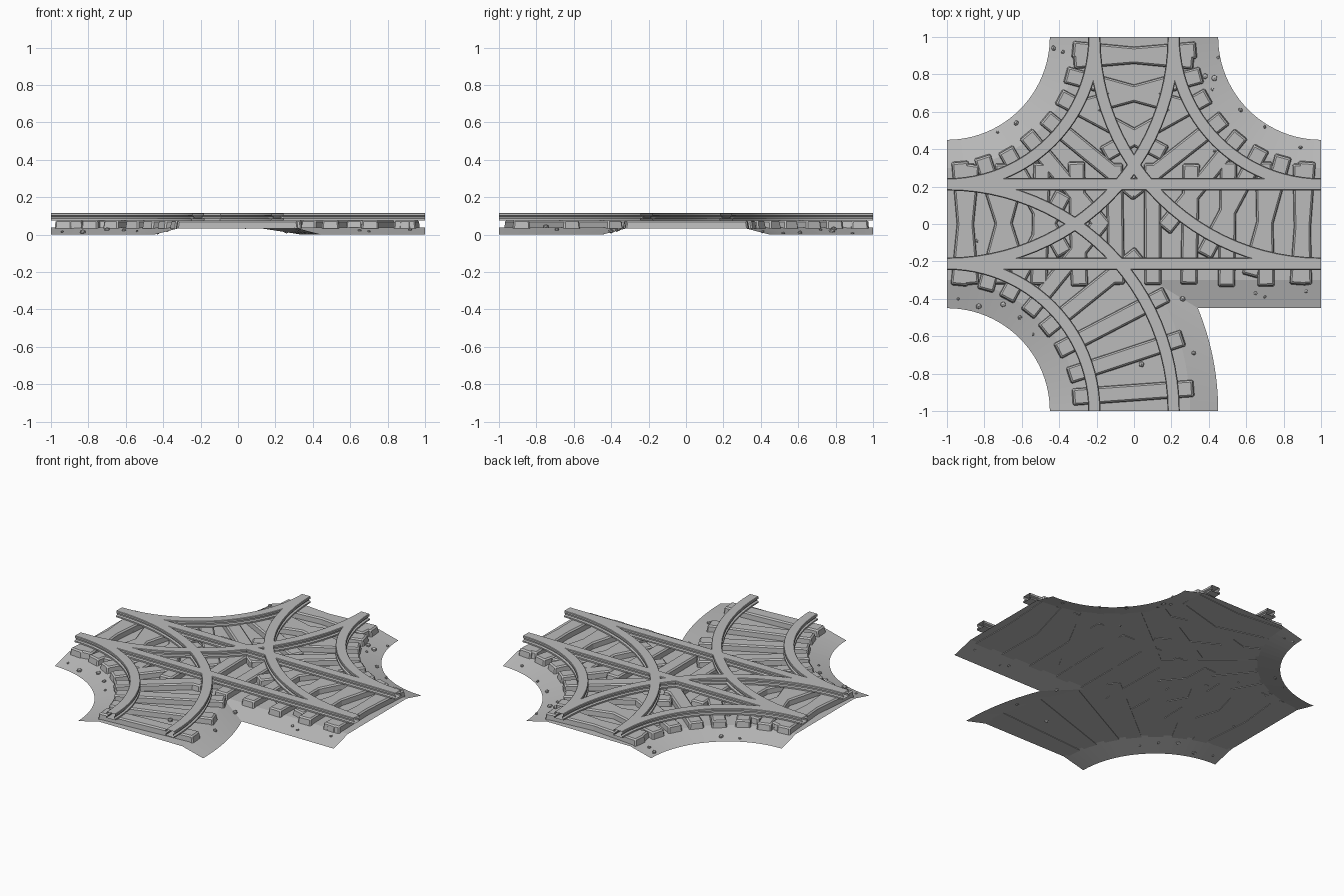
import bpy, bmesh, math, random
from mathutils import Vector, Matrix

random.seed(4)
cube = bpy.data.objects.get("Cube")
if cube:
    bpy.data.objects.remove(cube)

grey = bpy.data.materials.new("stone_grey")
grey.use_nodes = True
grey.diffuse_color = (0.5, 0.5, 0.5, 1)
bsdf = grey.node_tree.nodes["Principled BSDF"]
bsdf.inputs["Base Color"].default_value = grey.diffuse_color
bsdf.inputs["Roughness"].default_value = 0.9

BED = 0.038              # height of the flat ballast
TRACK = 0.212            # rail distance from the track centre
CORNERS = {"back_left": (-1, 1), "back_right": (1, 1), "front_left": (-1, -1)}


def finish(name, bm, smooth=False):
    mesh = bpy.data.meshes.new(name)
    bm.to_mesh(mesh)
    bm.free()
    mesh.materials.append(grey)
    obj = bpy.data.objects.new(name, mesh)
    bpy.context.collection.objects.link(obj)
    if smooth:
        bpy.ops.object.select_all(action='DESELECT')
        obj.select_set(True)
        bpy.context.view_layer.objects.active = obj
        bpy.ops.object.shade_smooth_by_angle(angle=math.radians(30))
    return obj


def arc(centre, radius, start, end, steps=24):
    cx, cy = centre
    angles = [start + (end - start) * i / steps for i in range(steps + 1)]
    return [(cx + radius * math.cos(a), cy + radius * math.sin(a)) for a in angles]


# Ballast: a flat top with sloping shoulders, open underneath
def outline(w):
    q = math.pi / 2
    pts = arc((1, 1), 1 - w, 3 * q, 2 * q)
    pts += arc((-1, 1), 1 - w, 0, -q)
    pts += arc((-1, -1), 1 - w, q, 0)
    pts += arc((-1, -1), 1 + w, 0, math.asin((1 - w) / (1 + w)))
    return pts + [(1, -w)]


bm = bmesh.new()
outer = [bm.verts.new((x, y, 0)) for x, y in outline(0.45)]
inner = [bm.verts.new((x, y, BED)) for x, y in outline(0.3)]
top = bm.faces.new(inner)
n = len(outer)
for i in range(n):
    j = (i + 1) % n
    a, b = outer[i].co, outer[j].co
    at_end = any(abs(abs(a[k]) - 1) < 1e-4 and abs(a[k] - b[k]) < 1e-4 for k in (0, 1))
    if not at_end:       # track ends stay open
        bm.faces.new((outer[i], outer[j], inner[j], inner[i]))
bmesh.ops.triangulate(bm, faces=[top])
finish("ballast_bed", bm)

# Rails: a foot, web and head section swept along each track, open at the ends
HALF = [(0.033, 0.077), (0.033, 0.086), (0.021, 0.09),
        (0.021, 0.098), (0.031, 0.102), (0.031, 0.114), (0.028, 0.117)]
SECTION = HALF + [(-d, z) for d, z in reversed(HALF)]


def sweep(name, place, steps):
    """place(t, d) gives x, y at the fraction t and the sideways offset d."""
    bm = bmesh.new()
    rings = []
    for i in range(steps + 1):
        rings.append([bm.verts.new((*place(i / steps, d), z)) for d, z in SECTION])
    for r, s in zip(rings, rings[1:]):
        for k in range(len(SECTION)):
            m = (k + 1) % len(SECTION)
            bm.faces.new((r[k], r[m], s[m], s[k]))
    bmesh.ops.recalc_face_normals(bm, faces=bm.faces)
    finish(name, bm, True)


def straight(t, d):
    return 2 * t - 1, d


def curve(corner):
    cx, cy = corner

    def place(t, d):
        a = t * math.pi / 2
        return cx - cx * (1 + d) * math.sin(a), cy - cy * (1 + d) * math.cos(a)
    return place


# Sleepers: chunky bevelled blocks across the track
def sleepers(name, place, count):
    bm = bmesh.new()
    for i in range(count):
        t = (i + 0.5) / count
        mid = Vector(place(t, 0))
        across = Vector(place(t, 0.1)) - mid
        turn = math.atan2(across.y, across.x) + random.uniform(-0.03, 0.03)
        length = 0.66 + random.uniform(-0.015, 0.015)
        block = bmesh.ops.create_cube(bm, size=1)["verts"]
        for v in block:
            taper = 0.92 if v.co.z > 0 else 1
            v.co.x *= length - (0.014 if v.co.z > 0 else 0)
            v.co.y *= 0.092 * taper
            v.co.z = 0.034 if v.co.z < 0 else 0.077
        edges = [e for e in {e for v in block for e in v.link_edges}
                 if max(v.co.z for v in e.verts) > 0.07]
        bmesh.ops.transform(bm, verts=block,
                            matrix=Matrix.Translation((*mid, 0)) @ Matrix.Rotation(turn, 4, 'Z'))
        bmesh.ops.bevel(bm, geom=edges, offset=0.008, segments=1, affect='EDGES')
    finish(name, bm)


tracks = [("straight", straight, 1, 10)]
tracks += [(name, curve(c), 24, 8) for name, c in CORNERS.items()]
for name, place, steps, count in tracks:
    for label, side in (("inner", -TRACK), ("outer", TRACK)):
        sweep(f"{name}_{label}_rail", lambda t, d, p=place, s=side: p(t, s + d), steps)
    sleepers(f"{name}_sleepers", place, count)


# Loose stones scattered on the ballast
def ground(x, y):
    gaps = [abs(y)] + [abs(math.hypot(x - cx, y - cy) - 1) for cx, cy in CORNERS.values()]
    return BED * max(0, min(1, (0.45 - min(gaps)) / 0.15))


STONES = [(-0.43, 0.94), (-0.38, 0.92), (0.45, 0.89), (0.43, 0.78), (0.42, 0.72),
          (0.38, 0.79), (0.57, 0.61), (0.7, 0.52), (0.89, 0.41), (0.43, 0.39),
          (-0.63, 0.54), (-0.73, 0.49), (-0.85, 0.13), (-0.84, -0.09), (-0.94, -0.4),
          (-0.83, -0.44), (-0.7, -0.43), (-0.61, -0.5), (-0.54, -0.59), (0.26, -0.4),
          (0.7, -0.39), (0.65, -0.37), (0.92, -0.36), (0.32, -0.69), (0.04, -0.75)]
bm = bmesh.new()
for x, y in STONES:
    size = random.uniform(0.009, 0.018)
    spin = Matrix.Rotation(random.uniform(0, 3), 4, 'Z')
    lump = Matrix.Diagonal((1, random.uniform(0.7, 1), 0.75, 1))
    spot = Matrix.Translation((x, y, max(ground(x, y) + size * 0.3, size * 0.8)))
    bmesh.ops.create_icosphere(bm, subdivisions=1, radius=size, matrix=spot @ spin @ lump)
finish("loose_stones", bm)
